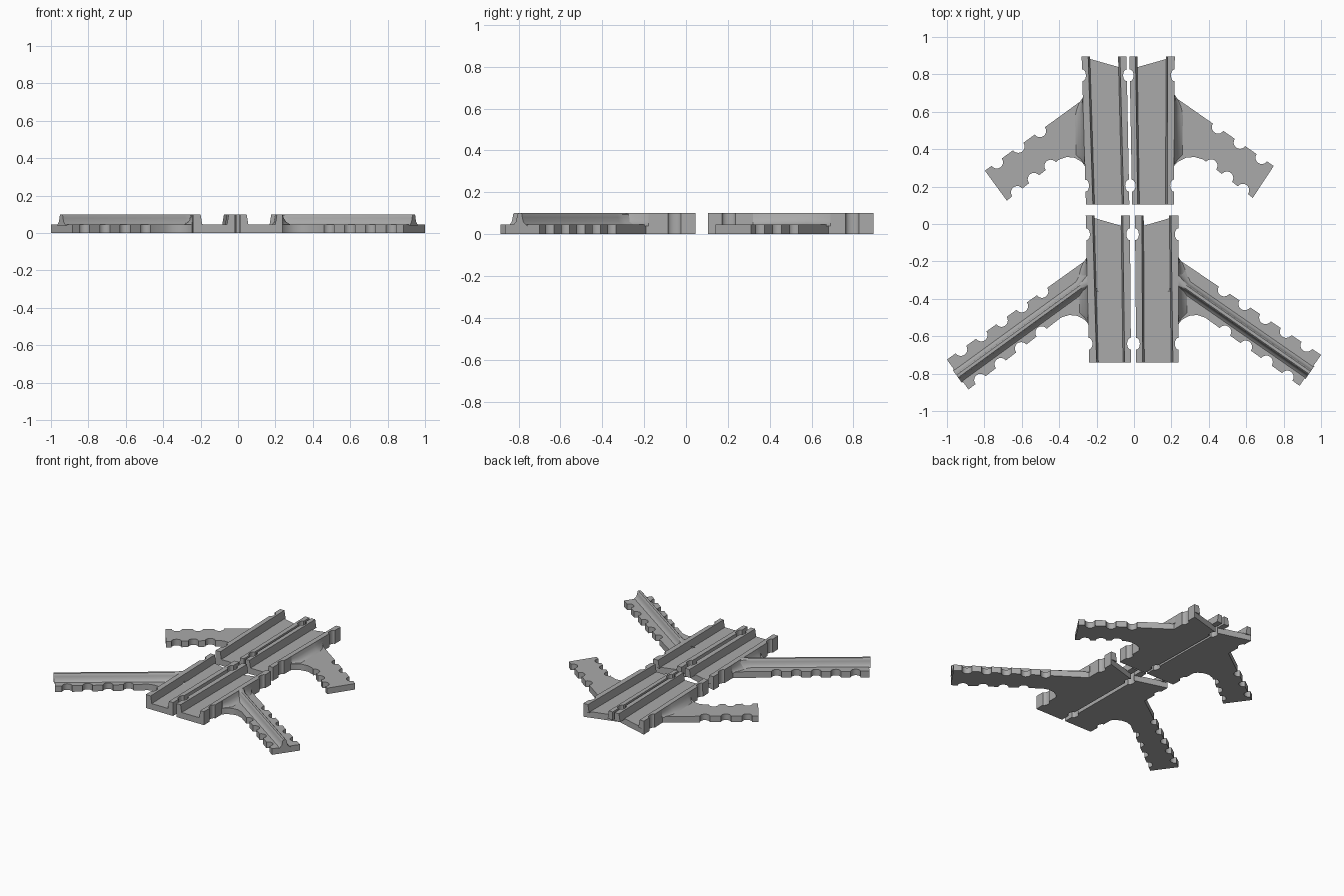
import bpy, bmesh, math
from mathutils import Vector

if "Cube" in bpy.data.objects:
    bpy.data.objects.remove(bpy.data.objects["Cube"])

FLOOR, TOP = 0.045, 0.1
grey = bpy.data.materials.new("plain grey")
grey.diffuse_color = (0.4, 0.4, 0.4, 1)
grey.use_nodes = True
grey.node_tree.nodes["Principled BSDF"].inputs["Base Color"].default_value = grey.diffuse_color


def loft(name, sections):
    """Join matching closed cross-sections and cap both ends."""
    bm = bmesh.new()
    rings = [[bm.verts.new(p) for p in s] for s in sections]
    n = len(rings[0])
    for a, b in zip(rings, rings[1:]):
        for i in range(n):
            j = (i + 1) % n
            bm.faces.new((a[i], a[j], b[j], b[i]))
    bm.faces.new(rings[0])
    bm.faces.new(rings[-1])
    bmesh.ops.recalc_face_normals(bm, faces=bm.faces)
    mesh = bpy.data.meshes.new(name)
    bm.to_mesh(mesh)
    bm.free()
    mesh.materials.append(grey)
    mesh.shade_smooth()
    mesh.set_sharp_from_angle(angle=math.radians(35))
    ob = bpy.data.objects.new(name, mesh)
    bpy.context.collection.objects.link(ob)


def notched(a, b, spots, r, depth, side):
    """Points from a up to b with rounded bites at distances along the edge."""
    a, b = Vector(a), Vector(b)
    d = (b - a).normalized()
    n = Vector((-d.y, d.x)) * side
    pts = [a]
    for s in spots:
        for k in range(11):
            t = math.pi * k / 10
            pts.append(a + d * (s - r * math.cos(t)) + n * depth * math.sin(t))
    return pts


def at_y(a, b, y):
    t = (y - a[1]) / (b[1] - a[1])
    return Vector((a[0] + (b[0] - a[0]) * t, y))


def flat(pts, z):
    return [(p[0], p[1], z) for p in pts]


def plate(name, side, yb, yf, outer, inner, lines, top_y, tip_a, tip_b, heel, low_y,
          top_bites, low_bites, ridge=None):
    """side: -1 left, 1 right; x pairs run from back to front."""
    ob, of = (outer[0], yb), (outer[1], yf)
    ib, if_ = (inner[0], yb), (inner[1], yf)
    length = yb - yf
    root_a, root_b = at_y(ob, of, top_y), at_y(ob, of, low_y)
    turn = -side                     # inward side when walking back to front outside
    e, r, dp = 0.1, 0.032, 0.02

    def along(a, b, ts):
        d = (Vector(b) - Vector(a)).length
        return [t * d for t in ts]

    # floor slab with scalloped arm
    pts = notched(ob, root_a, [e], r, dp, turn)
    pts += notched(root_a, tip_a, along(root_a, tip_a, top_bites), 0.034, 0.034, turn)
    pts += [Vector(tip_a)]
    pts += notched(tip_b, heel, along(tip_b, heel, low_bites), 0.034, 0.034, turn)
    h = Vector(heel)
    pts += [h, h.lerp(root_b, 0.3) + Vector((0, 0.024)),
            h.lerp(root_b, 0.6) + Vector((0, 0.03)),
            h.lerp(root_b, 0.88) + Vector((0, 0.018))]
    rest = (Vector(of) - root_b).length
    pts += notched(root_b, of, [rest - e], r, dp, turn)
    pts += notched(of, if_, [], r, dp, turn)
    pts += notched(if_, ib, [e, length - e], r, dp, turn)
    loft(name + "_floor", [flat(pts, 0), flat(pts, FLOOR)])

    # two channel walls with notched outer faces and slightly sloped inner faces
    for label, a, b, xs, s in (("outer_wall", ob, of, lines[0], -side),
                               ("inner_wall", ib, if_, lines[1], side)):
        edge = notched(a, b, [e, length - e], r, dp, s) + [Vector(b)]
        w = 0.01 * s
        low = edge + [Vector((xs[1] + w, yf)), Vector((xs[0] + w, yb))]
        high = edge + [Vector((xs[1], yf)), Vector((xs[0], yb))]
        loft(name + "_" + label, [flat(low, FLOOR - 0.005), flat(high, TOP)])

    # concave fillet between arm and wall
    prof = [(-0.01, FLOOR - 0.005), (-0.01, TOP), (0, TOP), (0.008, 0.078),
            (0.02, 0.06), (0.035, 0.05), (0.055, FLOOR - 0.005)]
    secs = []
    for y, k in ((top_y + 0.01, 0.02), (top_y - 0.05, 0.75), (top_y - 0.1, 1),
                 (low_y + 0.06, 1), (low_y + 0.01, 0.05)):
        c = at_y(ob, of, y)
        secs.append([(c.x + side * (u * k if u > 0 else u), y, z) for u, z in prof])
    loft(name + "_fillet", secs)

    # raised rib along the arm, flared at its root
    if ridge:
        a, b = Vector(ridge[0]), Vector(ridge[1])
        d = (b - a).normalized()
        n = Vector((-d.y, d.x))
        half = [(0.042, FLOOR - 0.005), (0.03, 0.05), (0.021, 0.06),
                (0.016, 0.08), (0.013, 0.095), (0.008, TOP)]
        rib = half + [(-u, z) for u, z in reversed(half)]
        secs = []
        for t, k in ((-0.02, 2.2), (0.015, 1.5), (0.05, 1), ((b - a).length, 1)):
            c = a + d * t
            secs.append([(c.x + n.x * u * k, c.y + n.y * u * k, z) for u, z in rib])
        loft(name + "_rib", secs)


FRONT_TOP = (0.32, 0.465, 0.61, 0.755, 0.9)
FRONT_LOW = (0.13, 0.35, 0.57, 0.79)
BACK_TOP = (0.44, 0.66, 0.88)
BACK_LOW = (0.2, 0.52, 0.84)

plate("front_left", -1, 0.045, -0.74, (-0.258, -0.24), (-0.022, -0.016),
      ((-0.222, -0.2), (-0.06, -0.05)), -0.19, (-1.0, -0.725), (-0.885, -0.885),
      (-0.39, -0.5), -0.535, FRONT_TOP, FRONT_LOW, ((-0.25, -0.31), (-0.945, -0.815)))
plate("front_right", 1, 0.045, -0.74, (0.238, 0.238), (0.005, 0.012),
      ((0.198, 0.208), (0.042, 0.046)), -0.19, (1.0, -0.7), (0.885, -0.865),
      (0.38, -0.5), -0.535, FRONT_TOP, FRONT_LOW, ((0.24, -0.31), (0.94, -0.795)))
plate("back_left", -1, 0.895, 0.105, (-0.28, -0.257), (-0.04, -0.025),
      ((-0.245, -0.22), (-0.075, -0.055)), 0.665, (-0.797, 0.285), (-0.68, 0.125),
      (-0.4, 0.345), 0.31, BACK_TOP, BACK_LOW)
plate("back_right", 1, 0.895, 0.105, (0.218, 0.213), (-0.024, -0.01),
      ((0.18, 0.178), (0.008, 0.02)), 0.68, (0.747, 0.31), (0.635, 0.14),
      (0.37, 0.345), 0.31, BACK_TOP, BACK_LOW)
